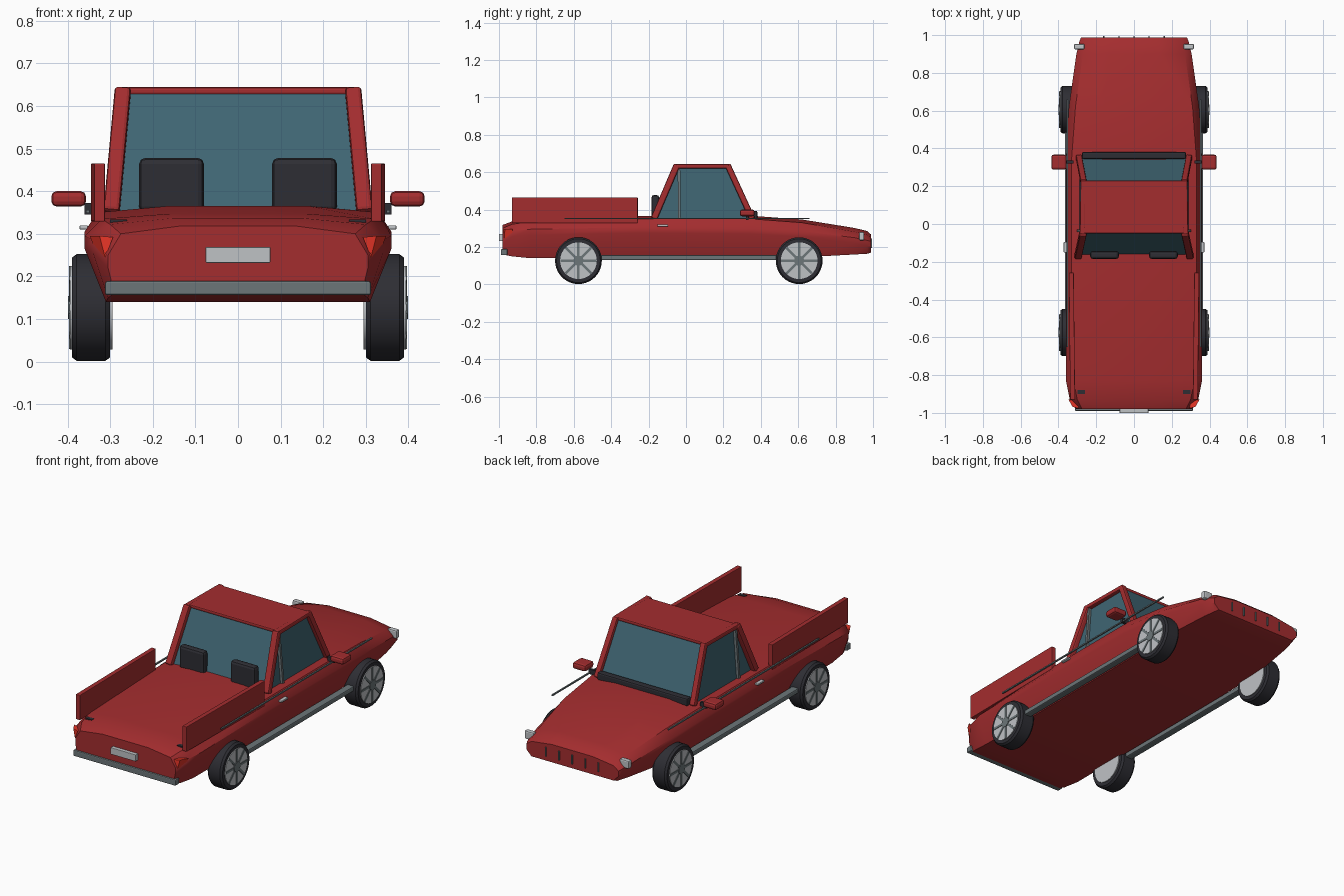
import bpy, bmesh, math
from mathutils import Vector, Matrix

cube = bpy.data.objects.get("Cube")
if cube:
    bpy.data.objects.remove(cube, do_unlink=True)


def material(name, r, g, b):
    m = bpy.data.materials.new(name)
    m.use_nodes = True
    m.diffuse_color = (r, g, b, 1)
    m.node_tree.nodes["Principled BSDF"].inputs["Base Color"].default_value = (r, g, b, 1)
    return m


RED = material("red paint", .37, .026, .028)
GLASS = material("tinted glass", .05, .13, .17)
BLACK = material("black rubber", .027, .027, .034)
GREY = material("grey metal", .15, .18, .19)
SILVER = material("silver", .52, .54, .56)
LAMP = material("red lamp", .8, .035, .02)


def finish(bm, name, mat, bevel=0, smooth=False):
    bmesh.ops.recalc_face_normals(bm, faces=bm.faces)
    mesh = bpy.data.meshes.new(name)
    bm.to_mesh(mesh)
    bm.free()
    ob = bpy.data.objects.new(name, mesh)
    bpy.context.collection.objects.link(ob)
    mesh.materials.append(mat)
    if bevel:
        mod = ob.modifiers.new("Bevel", "BEVEL")
        mod.width, mod.segments = bevel, 2
    if smooth:
        bpy.ops.object.select_all(action="DESELECT")
        ob.select_set(True)
        bpy.context.view_layer.objects.active = ob
        bpy.ops.object.shade_smooth_by_angle(angle=math.radians(35))
    return ob


def box(name, mat, x, y, z, bevel=0):
    """Box from (min, max) pairs."""
    bm = bmesh.new()
    size = [b - a for a, b in (x, y, z)]
    mid = [(a + b) / 2 for a, b in (x, y, z)]
    bmesh.ops.create_cube(bm, size=1, matrix=Matrix.Translation(mid) @ Matrix.Diagonal((*size, 1)))
    return finish(bm, name, mat, bevel)


def side_box(name, mat, x, y, z, bevel=0):
    """The same box on both sides."""
    box("left_" + name, mat, x, y, z, bevel)
    box("right_" + name, mat, (-x[1], -x[0]), y, z, bevel)


def beam(name, mat, a, b, width, depth, bevel=0):
    """Square bar between two points."""
    a, b = Vector(a), Vector(b)
    bm = bmesh.new()
    d = b - a
    zax = d.normalized()
    xax = (Vector((1, 0, 0)) - zax * zax.x).normalized()
    rot = Matrix((xax, zax.cross(xax), zax)).transposed().to_4x4()
    bmesh.ops.create_cube(bm, size=1, matrix=Matrix.Translation((a + b) / 2) @ rot
                          @ Matrix.Diagonal((width, depth, d.length, 1)))
    return finish(bm, name, mat, bevel)


def loft(name, mat, rings, smooth=False):
    """Skin closed rings of points and cap both ends."""
    bm = bmesh.new()
    loops = [[bm.verts.new(p) for p in ring] for ring in rings]
    n = len(loops[0])
    for r, s in zip(loops, loops[1:]):
        for i in range(n):
            bm.faces.new((r[i], r[(i + 1) % n], s[(i + 1) % n], s[i]))
    bm.faces.new(loops[0])
    bm.faces.new(loops[-1])
    return finish(bm, name, mat, 0, smooth)


# Body: y, half widths (floor, belt, shoulder), heights (floor, belt, shoulder, crown)
stations = [
    (-.98, .29, .305, .275, .16, .25, .30, .318),
    (-.93, .305, .34, .30, .15, .285, .322, .337),
    (-.83, .31, .36, .32, .14, .295, .335, .347),
    (-.25, .31, .36, .33, .14, .305, .35, .365),
    (.35, .31, .36, .33, .14, .30, .35, .367),
    (.62, .31, .345, .31, .145, .285, .33, .347),
    (.9, .275, .305, .27, .16, .25, .282, .302),
    (.97, .26, .288, .258, .164, .235, .265, .285),
    (.988, .25, .28, .25, .17, .23, .252, .268),
]
rings = []
for y, wf, wb, ws, zf, zb, zs, zc in stations:
    half = [(wf, zf), (wb, zb - .03), (wb, zb), (ws, zs), (ws * .5, zc)]
    rings.append([(x, y, z) for x, z in half] + [(-x, y, z) for x, z in reversed(half)])
loft("body", RED, rings, True)

# Cabin glass
def rectangle(w, y0, y1, z):
    return [(-w, y0, z), (w, y0, z), (w, y1, z), (-w, y1, z)]

loft("cabin_glass", GLASS, [rectangle(.288, -.165, .35, .35), rectangle(.262, -.045, .225, .635)])

# Roof, its rails and the pillars
box("roof", RED, (-.265, .265), (-.05, .23), (.626, .644), .006)
for s, side in ((1, "left"), (-1, "right")):
    beam(side + "_rear_pillar", RED, (s * .297, -.172, .35), (s * .27, -.048, .64), .038, .035, .008)
    beam(side + "_front_pillar", RED, (s * .292, .355, .35), (s * .267, .222, .64), .032, .032, .008)
    beam(side + "_roof_rail", RED, (s * .272, -.055, .632), (s * .268, .23, .632), .03, .024, .006)
    beam(side + "_door_post", GREY, (s * .295, -.035, .355), (s * .272, -.038, .632), .014, .014)
    # Bed side panels, closing in toward the tail
    beam(side + "_bed_panel", RED, (s * .325, -.93, .397), (s * .332, -.258, .397), .026, .137, .003)
    # Tail lamp wedge, wrapping the corner
    loft(side + "_tail_lamp", LAMP, [
        [(s * .325, -.968, .295), (s * .293, -.976, .292), (s * .312, -.972, .245)],
        [(s * .348, -.928, .295), (s * .30, -.94, .292), (s * .33, -.928, .25)]])

# Cowl, seats and mirrors
box("windscreen_cowl", BLACK, (-.275, .275), (.345, .382), (.35, .393), .008)
side_box("seat_back", BLACK, (.08, .232), (-.185, -.143), (.35, .478), .014)
side_box("mirror", RED, (.357, .438), (.288, .367), (.364, .4), .012)
side_box("mirror_stalk", BLACK, (.32, .36), (.32, .335), (.345, .372))

# Trim along the sides
side_box("belt_trim", GREY, (.349, .357), (-.65, .66), (.349, .356))
side_box("sill_bar", GREY, (.325, .366), (-.47, .5), (.13, .157), .006)
side_box("door_handle", SILVER, (.352, .372), (-.152, -.095), (.31, .32), .003)
side_box("deck_vent", BLACK, (.26, .30), (-.90, -.88), (.32, .334))

# Tail: bumper and plate
box("rear_bumper", GREY, (-.312, .312), (-.99, -.955), (.156, .189), .005)
box("rear_plate", SILVER, (-.076, .076), (-1, -.975), (.232, .269), .002)

# Nose: lamps and grille bars
side_box("head_lamp", SILVER, (.262, .318), (.925, .953), (.235, .28), .007)
for i in range(5):
    x = (i - 2) * .08
    box("grille_bar_%d" % (i + 1), GREY, (x - .003, x + .003), (.975, .995), (.195, .245))


# Wheels: tyre profile spun about the axle, rim disc and spokes
def wheel(name, s, y):
    z, seg = .127, 40
    axle = Matrix.Translation((s * .345, y, z)) @ Matrix.Rotation(s * math.pi / 2, 4, "Y")
    profile = [(.095, -.045), (.117, -.045), (.125, -.034), (.125, .034), (.117, .045), (.095, .045)]
    loft(name + "_tyre", BLACK, [
        [axle @ Vector((r * math.cos(a), r * math.sin(a), h))
         for a in [math.tau * i / seg for i in range(seg)]] for r, h in profile], True)

    def disc(part, mat, r, lo, hi):
        bm = bmesh.new()
        bmesh.ops.create_cone(bm, cap_ends=True, segments=seg, radius1=r, radius2=r, depth=hi - lo,
                              matrix=axle @ Matrix.Translation((0, 0, (lo + hi) / 2)))
        finish(bm, name + part, mat, 0, True)

    disc("_rim", SILVER, .098, -.05, .049)
    disc("_hub", GREY, .027, .04, .054)
    bm = bmesh.new()
    for i in range(8):
        turn = Matrix.Rotation(math.tau * i / 8, 4, "Z")
        bmesh.ops.create_cube(bm, size=1, matrix=axle @ turn @ Matrix.Translation((.058, 0, .047))
                              @ Matrix.Diagonal((.078, .013, .01, 1)))
    finish(bm, name + "_spokes", GREY)


for s, side in ((1, "left"), (-1, "right")):
    wheel("front_" + side, s, -.575)
    wheel("back_" + side, s, .605)
